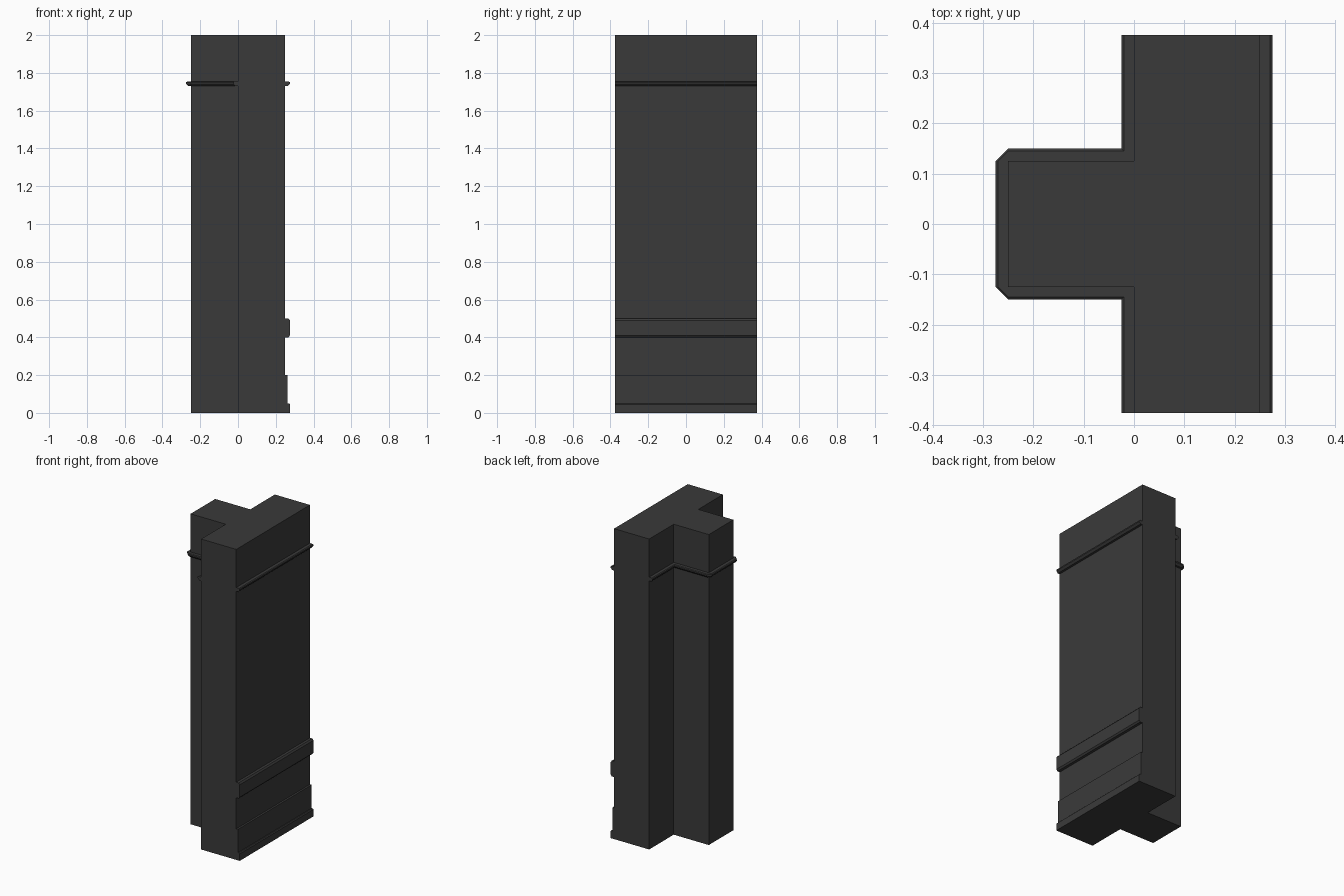
import bpy
import bmesh

cube = bpy.data.objects.get("Cube")
if cube:
    bpy.data.objects.remove(cube, do_unlink=True)

GREY = 0.042
plaster = bpy.data.materials.new("dark grey plaster")
plaster.use_nodes = True
plaster.diffuse_color = (GREY, GREY, GREY, 1)
plaster.node_tree.nodes["Principled BSDF"].inputs["Base Color"].default_value = (GREY, GREY, GREY, 1)

FRONT, BACK, STEM = -0.375, 0.375, 0.125
FACE = 0.25


def sweep(name, rings):
    """Skin matching closed rings of points and cap both ends."""
    bm = bmesh.new()
    loops = [[bm.verts.new(p) for p in ring] for ring in rings]
    count = len(loops[0])
    for a, b in zip(loops, loops[1:]):
        for i in range(count):
            j = (i + 1) % count
            bm.faces.new((a[i], a[j], b[j], b[i]))
    bm.faces.new(loops[0])
    bm.faces.new(loops[-1])
    bmesh.ops.recalc_face_normals(bm, faces=bm.faces)
    mesh = bpy.data.meshes.new(name)
    bm.to_mesh(mesh)
    bm.free()
    mesh.materials.append(plaster)
    obj = bpy.data.objects.new(name, mesh)
    bpy.context.collection.objects.link(obj)


def moulding(name, profile, path):
    """Run an (outward, height) profile along (x, y, direction x, direction y) stations."""
    sweep(name, [[(x + dx * out, y + dy * out, z) for out, z in profile]
                 for x, y, dx, dy in path])


# T-shaped wall junction
outline = [(FACE, FRONT), (FACE, BACK), (0, BACK), (0, STEM),
           (-FACE, STEM), (-FACE, -STEM), (0, -STEM), (0, FRONT)]
sweep("wall_junction", [[(x, y, z) for x, y in outline] for z in (0, 2)])

# Profiles for the trim
skirting = [(0, 0), (0.025, 0), (0.025, 0.045), (0.02, 0.05),
            (0.0125, 0.05), (0.0125, 0.2), (0, 0.2)]
chair_rail = [(0, 0.4), (0.017, 0.4), (0.025, 0.41), (0.025, 0.49), (0.017, 0.5), (0, 0.5)]
picture_rail = [(0, 1.73), (0.014, 1.73), (0.025, 1.742), (0.025, 1.75), (0.02, 1.754), (0, 1.754)]

# Trim on the broad flat face
flat_path = [(FACE, FRONT, 1, 0), (FACE, BACK, 1, 0)]
moulding("skirting_board", skirting, flat_path)
moulding("chair_rail", chair_rail, flat_path)
moulding("picture_rail_flat", picture_rail, flat_path)

# Picture rail around the stem: mitred inside corners, cut-off outside corners
half = [(0, FRONT, -1, 0), (0, -STEM, -1, -1), (-FACE, -STEM, 0, -1), (-FACE, -STEM, -1, 0)]
mirrored = [(x, -y, dx, -dy) for x, y, dx, dy in reversed(half)]
moulding("picture_rail_stem", picture_rail, half + mirrored)
